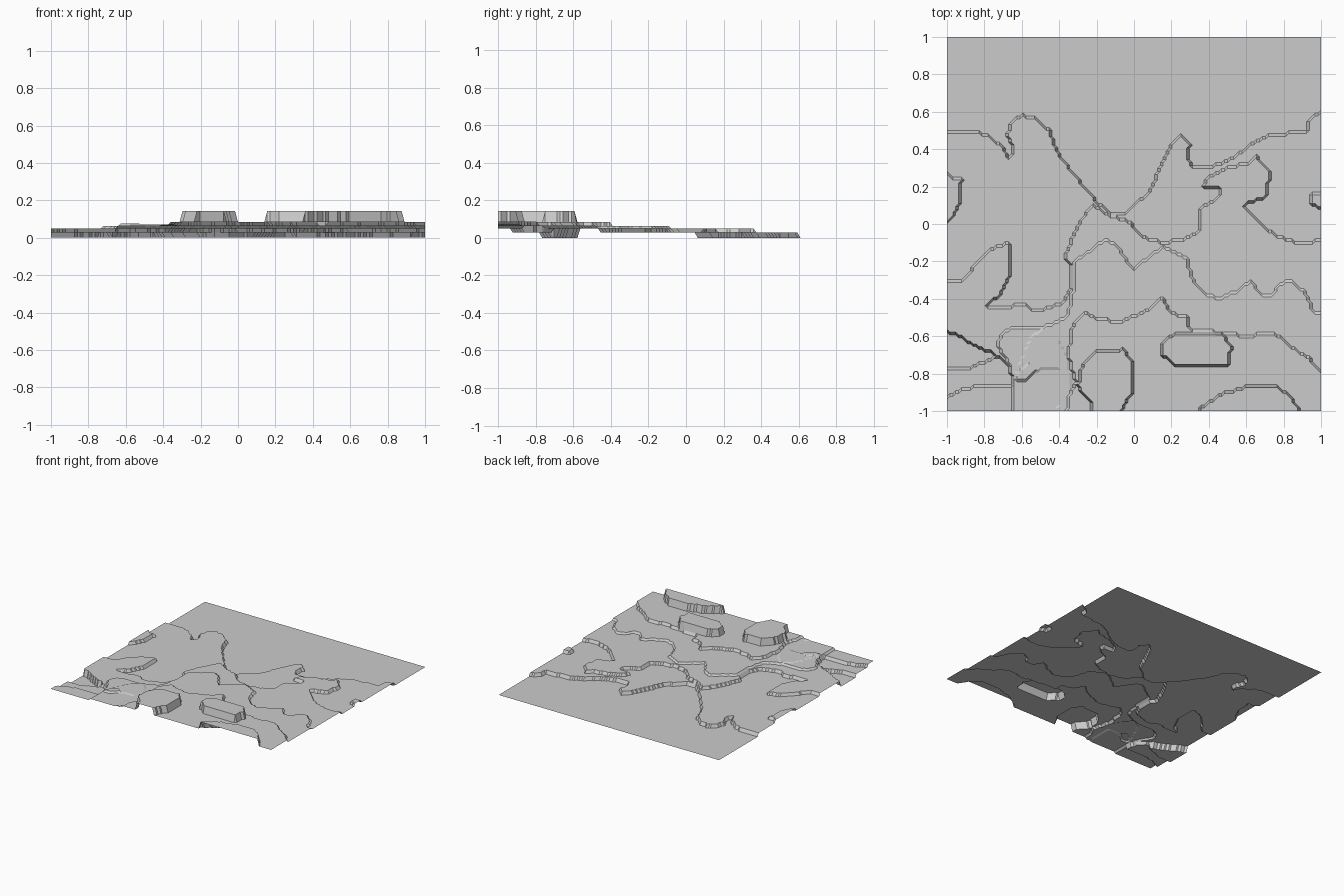
import bpy, bmesh

N = 128  # grid cells per side


def inside(x, y, poly):
    hit = False
    px, py = poly[-1]
    for qx, qy in poly:
        if (qy > y) != (py > y) and x < (px - qx) * (y - qy) / (py - qy) + qx:
            hit = not hit
        px, py = qx, qy
    return hit


def to_south(line):
    """Close a west-to-east contour around everything south of it."""
    return line + [(line[-1][0], -1.1), (line[0][0], -1.1)]


# lowest terrace edge
low = to_south([(-1.1, .5), (-.85, .5), (-.78, .47), (-.71, .42), (-.67, .35), (-.64, .4),
    (-.68, .47), (-.66, .54), (-.6, .58), (-.54, .57), (-.45, .5), (-.41, .38), (-.3, .24),
    (-.2, .12), (-.12, .05), (-.04, .06), (.08, .17), (.14, .3), (.2, .42), (.25, .47),
    (.3, .43), (.28, .37), (.31, .31), (.42, .31), (.51, .34), (.62, .42), (.74, .48),
    (.92, .49), (.94, .56), (1.1, .68)])
# second terrace edge
second = to_south([(-1.1, -.32), (-.91, -.3), (-.85, -.22), (-.76, -.13), (-.66, -.1),
    (-.67, -.28), (-.72, -.38), (-.79, -.44), (-.68, -.45), (-.6, -.42), (-.52, -.47),
    (-.38, -.42), (-.34, -.34), (-.33, -.24), (-.37, -.17), (-.33, -.08), (-.28, .03),
    (-.22, .1), (-.14, .05), (-.02, .01), (.04, -.07), (.16, -.1), (.27, -.08), (.35, -.04),
    (.36, .09), (.47, .15), (.46, .19), (.37, .2), (.4, .25), (.5, .3), (.62, .33),
    (.65, .37), (.73, .27), (.7, .14), (.58, .1), (.66, .02), (.75, -.06), (.9, -.11),
    (1.1, -.05)])
# third terrace edge
third = to_south([(-.65, -.86), (-.66, -.76), (-.73, -.65), (-.7, -.57), (-.6, -.55),
    (-.5, -.56), (-.36, -.5), (-.33, -.4), (-.32, -.2), (-.23, -.14), (-.15, -.08),
    (-.08, -.13), (0, -.25), (.06, -.19), (.16, -.12), (.28, -.18), (.31, -.29), (.37, -.37),
    (.45, -.4), (.55, -.36), (.63, -.3), (.67, -.37), (.74, -.39), (.77, -.33), (.84, -.3),
    (.92, -.37), (.96, -.47), (1.1, -.49)])
# fourth terrace edge
fourth = to_south([(-.37, -.96), (-.31, -.85), (-.35, -.7), (-.33, -.55), (-.27, -.47),
    (-.2, -.51), (-.07, -.52), (.06, -.47), (.15, -.39), (.2, -.48), (.28, -.49), (.29, -.56),
    (.45, -.58), (.6, -.6), (.75, -.58), (.84, -.66), (.94, -.72), (1.1, -.9)])
# raised patches on the sides
west_patch = [(-1.1, .32), (-.97, .25), (-.92, .25), (-.93, .12), (-.98, .02), (-1.1, -.05)]
east_patch = [(1.1, .17), (.95, .16), (.95, .11), (1.1, .03)]
# south-west valley and its banks
bank = [(-1.1, -.57), (-.97, -.58), (-.85, -.65), (-.74, -.7), (-.66, -.76), (-.65, -.86),
        (-.8, -.86), (-.9, -.88), (-1.1, -.97)]
valley = [(-1.1, -.57), (-.97, -.58), (-.85, -.65), (-.73, -.7), (-.78, -.73), (-.88, -.77),
          (-1.1, -.77)]
# small rises
slope = [(-.63, -.8), (-.55, -.6), (-.47, -.55), (-.4, -.63), (-.36, -.7), (-.33, -.85),
         (-.38, -1.1), (-.41, -1.1), (-.4, -.78), (-.5, -.78)]
knoll = [(-.64, -.84), (-.62, -.79), (-.56, -.74), (-.53, -.78), (-.57, -.83)]
# tall flat-topped hills
hill_west = [(-.22, -1.1), (-.22, -.96), (-.3, -.87), (-.28, -.76), (-.2, -.68), (-.05, -.67),
             (0, -.76), (-.01, -.9), (-.07, -1), (-.07, -1.1)]
hill_mid = [(.15, -.64), (.22, -.58), (.46, -.58), (.52, -.65), (.5, -.76), (.23, -.76),
            (.15, -.7)]
hill_east = [(.34, -1.1), (.35, -.99), (.47, -.91), (.6, -.87), (.76, -.86), (.84, -.93),
             (.89, -1), (.89, -1.1)]

# later layers override earlier ones
LAYERS = [(low, .027), (second, .05), (third, .064), (fourth, .084), (west_patch, .05),
          (east_patch, .05), (bank, .027), (valley, 0), (slope, .07), (knoll, .077),
          (hill_west, .142), (hill_mid, .142), (hill_east, .142)]
LAYERS = [(p, z, min(a for a, b in p), max(a for a, b in p),
           min(b for a, b in p), max(b for a, b in p)) for p, z in LAYERS]


def height(x, y):
    for poly, z, x0, x1, y0, y1 in reversed(LAYERS):
        if x0 <= x <= x1 and y0 <= y <= y1 and inside(x, y, poly):
            return z
    return 0.0


# terraced ground sheet
bm = bmesh.new()
bmesh.ops.create_grid(bm, x_segments=N, y_segments=N, size=1)
for v in bm.verts:
    v.co.z = height(v.co.x + 1e-4, v.co.y + 1e-4)
bmesh.ops.triangulate(bm, faces=bm.faces[:])
mesh = bpy.data.meshes.new("terraced_ground")
bm.to_mesh(mesh)
bm.free()
bpy.context.collection.objects.link(bpy.data.objects.new("terraced_ground", mesh))
